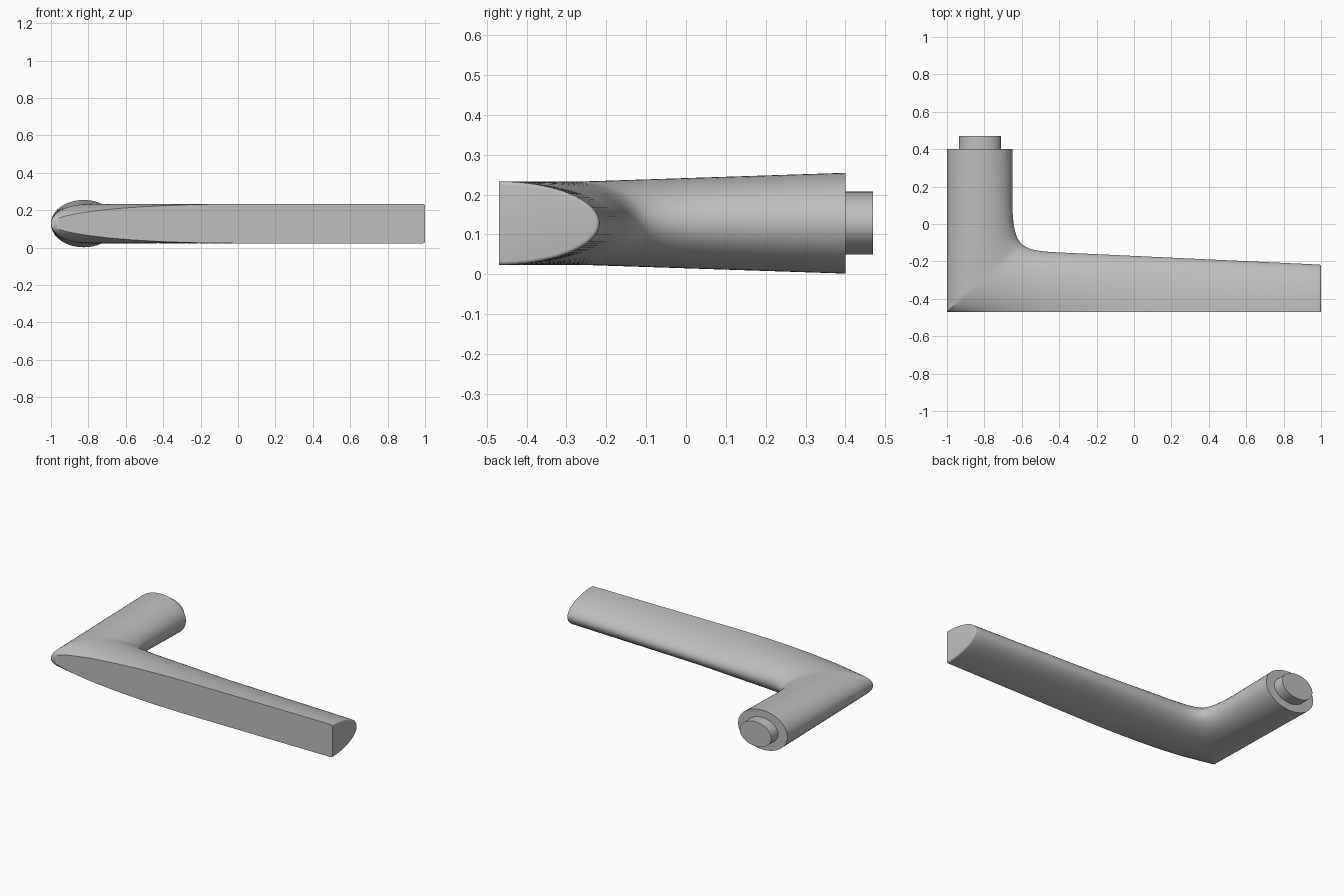
import bpy, bmesh, math
from mathutils import Vector
from mathutils.geometry import interpolate_bezier

if "Cube" in bpy.data.objects:
    bpy.data.objects.remove(bpy.data.objects["Cube"])

MID_Z = 0.128      # height of the handle's centre line
FRONT = -0.47      # plane of the flat front face
RING = 56          # points round each section

metal = bpy.data.materials.new("satin grey metal")
metal.use_nodes = True
metal.diffuse_color = (0.52, 0.52, 0.52, 1)
metal.node_tree.nodes["Principled BSDF"].inputs["Base Color"].default_value = metal.diffuse_color


def finish(name, bm):
    """Turn a bmesh into a smooth, coloured object."""
    bmesh.ops.remove_doubles(bm, verts=bm.verts, dist=1e-5)
    bmesh.ops.recalc_face_normals(bm, faces=bm.faces)
    mesh = bpy.data.meshes.new(name)
    bm.to_mesh(mesh)
    bm.free()
    mesh.materials.append(metal)
    obj = bpy.data.objects.new(name, mesh)
    bpy.context.collection.objects.link(obj)
    bpy.ops.object.select_all(action="DESELECT")
    obj.select_set(True)
    bpy.context.view_layer.objects.active = obj
    bpy.ops.object.shade_smooth_by_angle(angle=math.radians(35))
    return obj


def section(outer, inner, trim=0.0):
    """Ellipse from outer to inner edge, cut off flat where it meets the front."""
    cut = 1.0 if outer.y > FRONT + 1e-4 else min(1.0, max(0.0, -outer.x))
    centre = cut / (1 + cut)
    half = 0.105 + 0.033 * max(0.0, (outer.y + inner.y) / 2 + 0.25) - trim
    limit = math.acos(-cut)
    ring = []
    for k in range(RING + 1):
        a = limit * (2 * k / RING - 1)
        p = outer.lerp(inner, centre + (1 - centre) * math.cos(a))
        ring.append((p.x, p.y, MID_Z + half * math.sin(a)))
    return ring


def loft(rings):
    """Skin a list of rings and close both ends."""
    bm = bmesh.new()
    loops = [[bm.verts.new(p) for p in ring] for ring in rings]
    n = len(loops[0])
    for a, b in zip(loops, loops[1:]):
        for i in range(n):
            j = (i + 1) % n
            bm.faces.new((a[i], a[j], b[j], b[i]))
    bm.faces.new(loops[0])
    bm.faces.new(loops[-1])
    return bm


# Neck: straight run from the door side
rings = []
for i in range(8):
    y = 0.40 - 0.30 * i / 8
    rings.append(section(Vector((-1, y)), Vector((-0.65, y))))

# Elbow: sharp outer corner, rounded inner corner
STEPS = 40
bend = interpolate_bezier(Vector((-0.65, 0.10)), Vector((-0.645, -0.13)),
                          Vector((-0.60, -0.142)), Vector((-0.40, -0.152)), STEPS + 1)
for i, inner in enumerate(bend):
    t = 2 * i / STEPS
    if t <= 1:
        outer = Vector((-1, 0.10 + (FRONT - 0.10) * t))
    else:
        outer = Vector((-1 + 0.5 * (t - 1) ** 1.5, FRONT))
    rings.append(section(outer, Vector(inner[:2])))

# Grip: flat front and rounded back, tapering to the free end
for i in range(1, 25):
    t = i / 24
    rings.append(section(Vector((-0.5 + 1.49 * t, FRONT)),
                         Vector((-0.4 + 1.39 * t, -0.152 - 0.065 * t))))

# Softened rim of the free end
for i in range(1, 5):
    a = math.radians(22.5 * i)
    trim = 0.01 * (1 - math.cos(a))
    x = 0.99 + 0.01 * math.sin(a)
    rings.append(section(Vector((x, FRONT)), Vector((x, -0.217 - trim)), trim))

finish("lever_handle", loft(rings))

# Peg: short oval stub on the door side
peg = []
for y in (0.39, 0.47):
    peg.append([(-0.823 + 0.112 * math.cos(math.tau * k / RING), y,
                 MID_Z + 0.079 * math.sin(math.tau * k / RING)) for k in range(RING)])
finish("mounting_peg", loft(peg))
